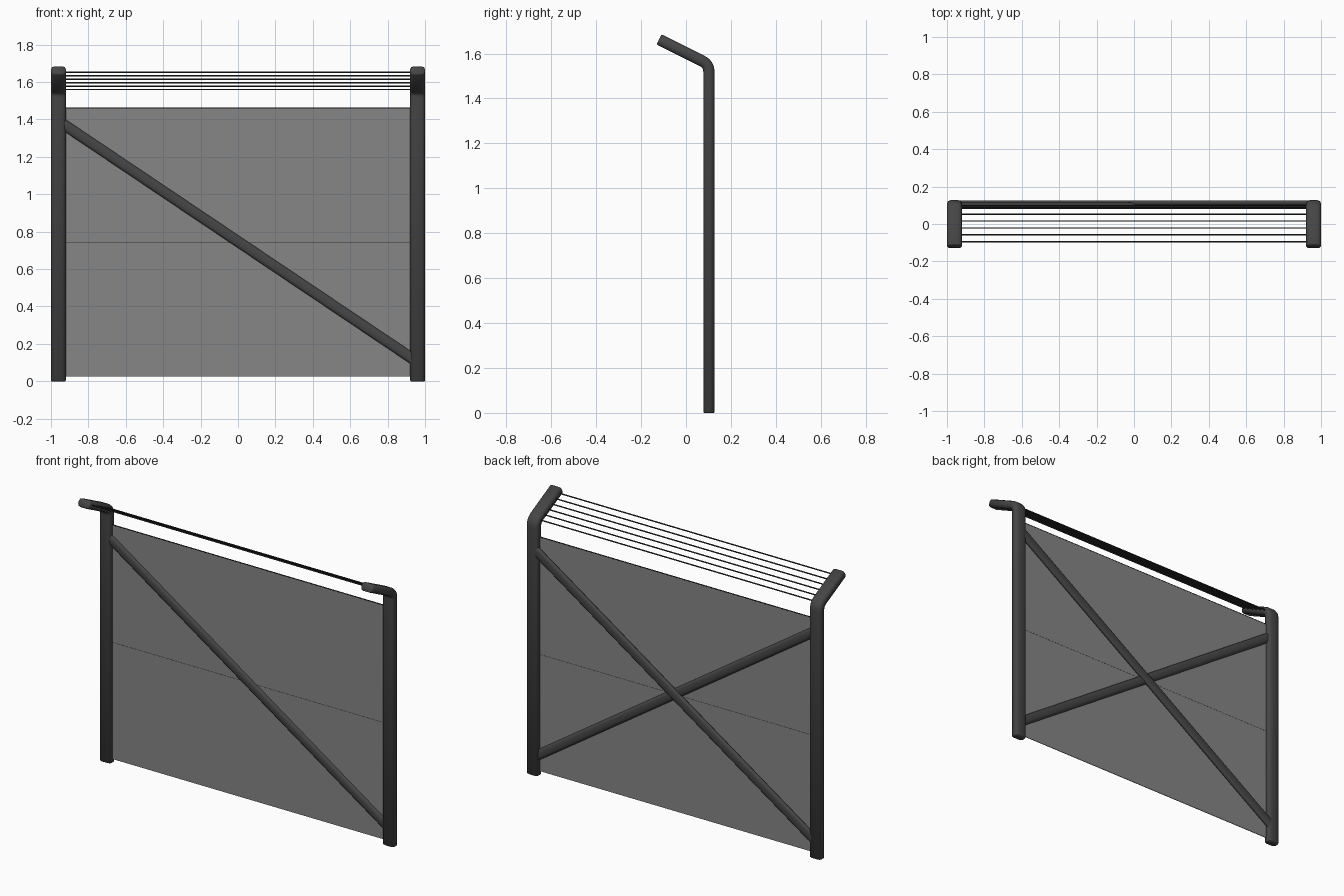
import bpy, bmesh, math
from mathutils import Vector

if "Cube" in bpy.data.objects:
    bpy.data.objects.remove(bpy.data.objects["Cube"])


def material(name, rgba):
    m = bpy.data.materials.new(name)
    m.diffuse_color = rgba
    m.use_nodes = True
    m.node_tree.nodes["Principled BSDF"].inputs["Base Color"].default_value = m.diffuse_color
    return m


STEEL = material("dark_steel", (0.06, 0.06, 0.06, 1))
WIRE = material("wire_black", (0.03, 0.03, 0.03, 1))
MESH = material("mesh_panel_grey", (0.24, 0.24, 0.24, 1))


def finish(name, bm, mat, smooth=True):
    bmesh.ops.recalc_face_normals(bm, faces=bm.faces)
    me = bpy.data.meshes.new(name)
    bm.to_mesh(me)
    bm.free()
    ob = bpy.data.objects.new(name, me)
    bpy.context.collection.objects.link(ob)
    me.materials.append(mat)
    if smooth:
        bpy.ops.object.select_all(action='DESELECT')
        ob.select_set(True)
        bpy.context.view_layer.objects.active = ob
        bpy.ops.object.shade_smooth_by_angle(angle=math.radians(60))
    return ob


def rounded_rect(w, d, r, n=2):
    pts = []
    for i, (sx, sy) in enumerate([(1, 1), (-1, 1), (-1, -1), (1, -1)]):
        for k in range(n + 1):
            a = math.pi / 2 * (i + k / n)
            pts.append((sx * (w / 2 - r) + r * math.cos(a), sy * (d / 2 - r) + r * math.sin(a)))
    return pts


def sweep(name, path, side, w, d, r, cap=0.0):
    """Sweep a rounded rectangle (w along side, d across) along a path."""
    path = [Vector(p) for p in path]
    side = Vector(side).normalized()
    last = len(path) - 1
    stations = []
    for i, p in enumerate(path):
        t = (path[min(i + 1, last)] - path[max(i - 1, 0)]).normalized()
        if cap and i == 0:
            stations += [(p, t, cap), (p + t * cap, t, 0)]
        elif cap and i == last:
            stations += [(p - t * cap, t, 0), (p, t, cap)]
        else:
            stations.append((p, t, 0))
    bm = bmesh.new()
    rings = []
    for p, t, inset in stations:
        nrm = t.cross(side).normalized()
        su, sv = 1 - 2 * inset / w, 1 - 2 * inset / d
        rings.append([bm.verts.new(p + side * u * su + nrm * v * sv)
                      for u, v in rounded_rect(w, d, r)])
    for a, b in zip(rings, rings[1:]):
        for k in range(len(a)):
            j = (k + 1) % len(a)
            bm.faces.new((a[k], a[j], b[j], b[k]))
    bm.faces.new(rings[0])
    bm.faces.new(rings[-1])
    return finish(name, bm, STEEL)


def wire(name, y, z, r, mat=WIRE, x=0.94):
    bm = bmesh.new()
    bmesh.ops.create_cone(bm, cap_ends=True, segments=10, radius1=r, radius2=r, depth=2 * x)
    for v in bm.verts:
        v.co = Vector((v.co.z, y + v.co.x, z + v.co.y))
    return finish(name, bm, mat)


# Posts with forward-leaning arms, bent along an arc
Y = 0.102
corner = Vector((0, Y, 1.552))
start = corner - Vector((0, 0, 0.035))
arm_dir = Vector((0, -2, 1)).normalized()
end = corner + arm_dir * 0.035
bend = [start * (1 - t) ** 2 + corner * 2 * t * (1 - t) + end * t * t
        for t in [i / 8 for i in range(9)]]
tip = Vector((0, -0.12, 1.663))
for s, label in ((-1, "left"), (1, "right")):
    off = Vector((s * 0.96, 0, 0))
    sweep("post_" + label, [p + off for p in [Vector((0, Y, 0))] + bend + [tip]],
          (1, 0, 0), 0.08, 0.05, 0.018, cap=0.004)

# Crossed braces: one through the mesh plane, the other behind it
for name, s, y, d in (("diagonal_brace", 1, 0.098, 0.034), ("rear_diagonal_brace", -1, 0.113, 0.026)):
    a, b = Vector((-s * 0.94, y, 1.378)), Vector((s * 0.94, y, 0.116))
    t = (b - a).normalized()
    sweep(name, [a, b], t.cross(Vector((0, 1, 0))), 0.058, d, d / 2 - 0.001)

# Upper and lower mesh panels
for name, z0, z1 in (("lower_mesh_panel", 0.025, 0.74), ("upper_mesh_panel", 0.742, 1.46)):
    bm = bmesh.new()
    bmesh.ops.create_cube(bm, size=1)
    for v in bm.verts:
        v.co = Vector((v.co.x * 1.86, 0.098 + v.co.y * 0.004, (z0 + z1) / 2 + v.co.z * (z1 - z0)))
    finish(name, bm, MESH, smooth=False)

# Tension wires along the panel
wire("middle_tension_wire", 0.098, 0.741, 0.0018)
wire("top_tension_wire", 0.098, 1.46, 0.003)

# Six strands across the arms
for i in range(6):
    f = i / 5
    wire(f"top_strand_{i + 1}", 0.09 - 0.185 * f, 1.56 + 0.093 * f, 0.0038)
